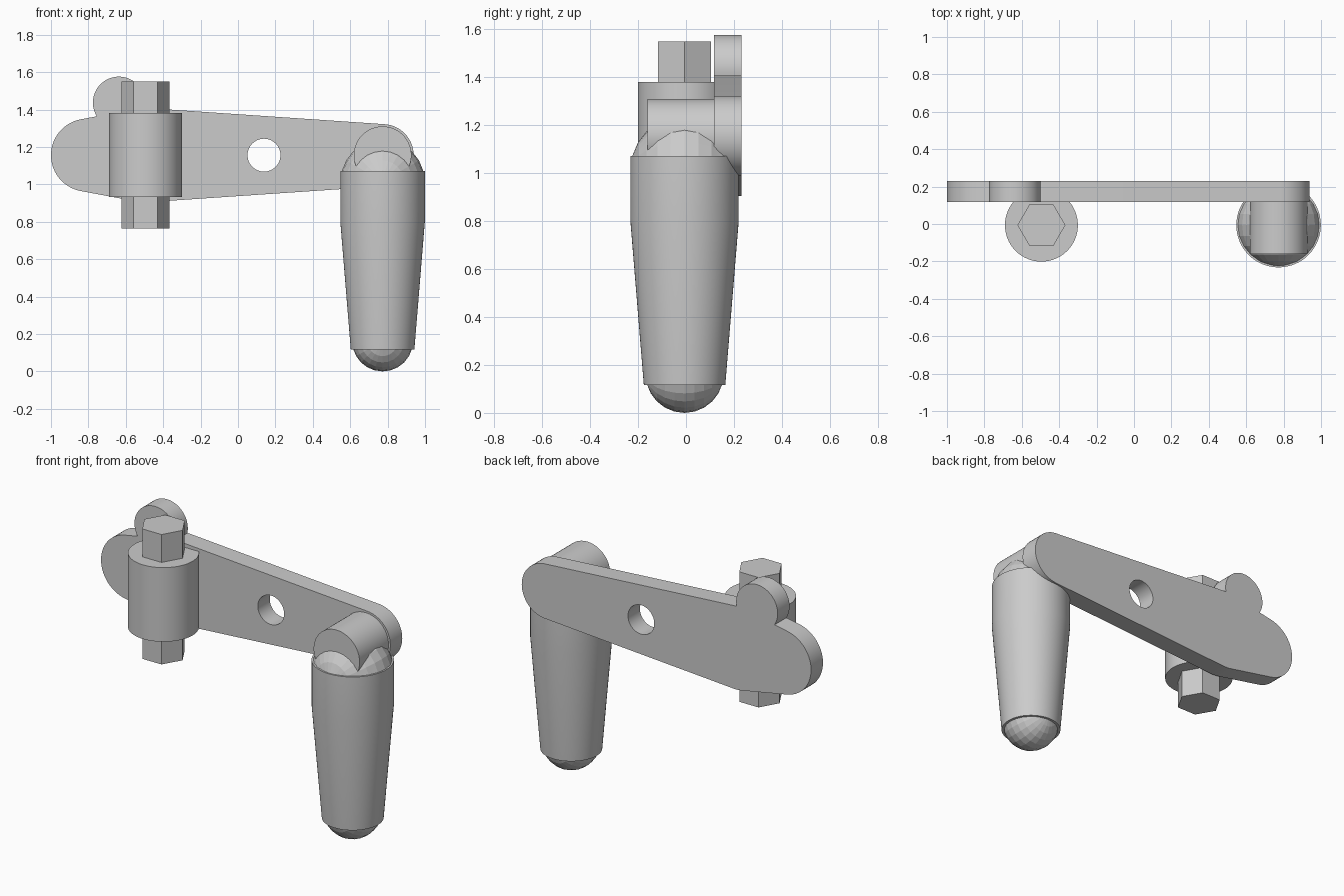
import bpy, bmesh
from math import radians, cos, sin, pi

if "Cube" in bpy.data.objects:
    bpy.data.objects.remove(bpy.data.objects["Cube"])

YC = -0.006          # depth of the spindle and grip axes
GRIP_X = 0.773
SPINDLE_X = -0.495
ARM_Z = 1.156


def activate(obj):
    bpy.ops.object.select_all(action='DESELECT')
    obj.select_set(True)
    bpy.context.view_layer.objects.active = obj


def smooth(obj):
    activate(obj)
    bpy.ops.object.shade_smooth_by_angle(angle=radians(30))


def cylinder(name, loc, radius, depth, sides=64, rot=(0, 0, 0), soft=True):
    bpy.ops.mesh.primitive_cylinder_add(vertices=sides, radius=radius, depth=depth,
                                        location=loc, rotation=rot)
    obj = bpy.context.object
    obj.name = name
    if soft:
        smooth(obj)
    return obj


def ball(name, z, radius):
    # low-poly sphere with its poles along y
    bpy.ops.mesh.primitive_uv_sphere_add(segments=24, ring_count=12, radius=radius,
                                         location=(GRIP_X, YC, z),
                                         rotation=(pi / 2, 0, 0))
    bpy.context.object.name = name


def arc(cx, cz, r, a0, a1, n):
    return [(cx + r * cos(radians(a0 + (a1 - a0) * i / n)),
             cz + r * sin(radians(a0 + (a1 - a0) * i / n))) for i in range(n + 1)]


def lathe(name, profile, loc, sides=64):
    bm = bmesh.new()
    rings = [[bm.verts.new((r * cos(2 * pi * i / sides), r * sin(2 * pi * i / sides), z))
              for i in range(sides)] for r, z in profile]
    for a, b in zip(rings, rings[1:]):
        for i in range(sides):
            j = (i + 1) % sides
            bm.faces.new((a[i], a[j], b[j], b[i]))
    bm.faces.new(rings[0][::-1])
    bm.faces.new(rings[-1])
    mesh = bpy.data.meshes.new(name)
    bm.to_mesh(mesh)
    bm.free()
    obj = bpy.data.objects.new(name, mesh)
    obj.location = loc
    bpy.context.collection.objects.link(obj)
    smooth(obj)


# flat arm: tapered outline with rounded ends, top lobe and a through hole
outline = (arc(GRIP_X, ARM_Z, 0.166, -86.1, 86.1, 28)
           + arc(SPINDLE_X, ARM_Z, 0.252, 86.1, 91, 2)
           + arc(-0.637, 1.437, 0.139, -12.2, 211.8, 36)
           + arc(-0.805, ARM_Z, 0.195, 100.6, 259.4, 28)
           + arc(SPINDLE_X, ARM_Z, 0.252, 259.4, 273.9, 4))
hole = arc(0.139, ARM_Z, 0.088, 0, 352.5, 47)
curve = bpy.data.curves.new("arm_plate", 'CURVE')
curve.dimensions = '2D'
curve.fill_mode = 'BOTH'
curve.extrude = 0.057
for pts in (outline, hole):
    spline = curve.splines.new('POLY')
    spline.points.add(len(pts) - 1)
    for p, (x, z) in zip(spline.points, pts):
        p.co = (x, z, 0, 1)
    spline.use_cyclic_u = True
arm = bpy.data.objects.new("arm_plate", curve)
arm.location = (0, 0.174, 0)
arm.rotation_euler = (pi / 2, 0, 0)
bpy.context.collection.objects.link(arm)
activate(arm)
bpy.ops.object.convert(target='MESH')
arm = bpy.context.object
bm = bmesh.new()
bm.from_mesh(arm.data)
bmesh.ops.remove_doubles(bm, verts=bm.verts, dist=1e-5)
bmesh.ops.recalc_face_normals(bm, faces=bm.faces)
bm.to_mesh(arm.data)
bm.free()
smooth(arm)

# spindle: round sleeve with a hex bar through it
cylinder("spindle_sleeve", (SPINDLE_X, YC, 1.1565), 0.195, 0.449)
cylinder("hex_bar", (SPINDLE_X, YC, 1.1565), 0.128, 0.787, sides=6,
         rot=(0, 0, pi / 2), soft=False)

# pivot pin joining arm and grip
cylinder("pivot_pin", (GRIP_X, -0.005, ARM_Z), 0.154, 0.31, rot=(pi / 2, 0, 0))

# grip: straight collar, long taper, ball ends
lathe("grip", [(0.17, 0.117), (0.226, 0.80), (0.226, 1.072)], (GRIP_X, YC, 0))
ball("grip_top_ball", 1.015, 0.225)
ball("grip_bottom_ball", 0.163, 0.163)
